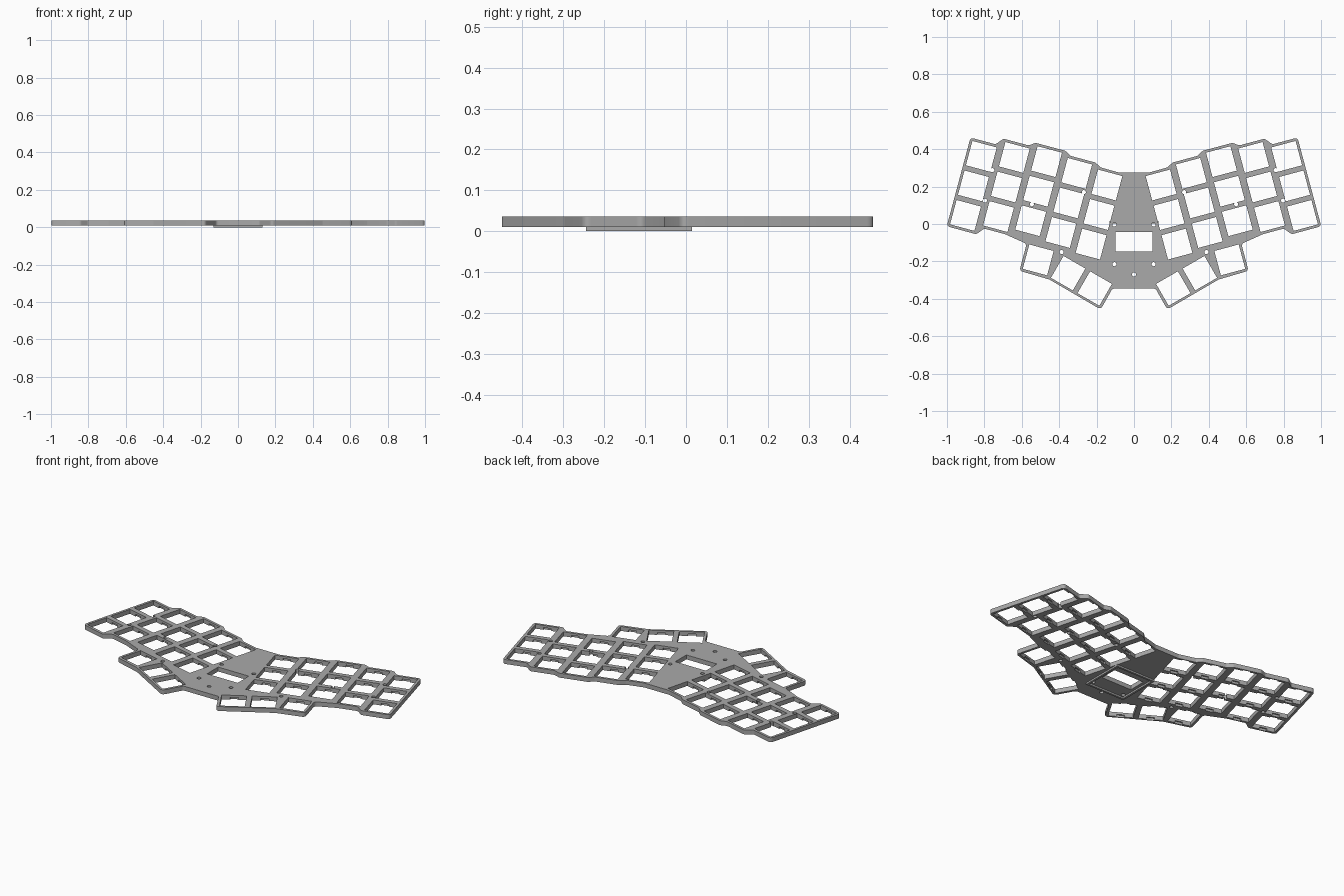
import bpy, bmesh, math
from mathutils import Vector, Matrix

if "Cube" in bpy.data.objects:
    bpy.data.objects.remove(bpy.data.objects["Cube"], do_unlink=True)

BOTTOM, TOP = 0.010, 0.036          # plate heights
HALF = 0.0675                       # half a switch opening
EDGE = HALF + 0.0145                # opening plus border
ROW = 0.1635
TILT = math.radians(15)
# column centres along the tilted row axis, and their top key position
COLUMNS = [(0.194, 0.164), (0.366, 0.182), (0.538, 0.201), (0.710, 0.178), (0.882, 0.138)]

grey = bpy.data.materials.new("grey_plastic")
grey.use_nodes = True
grey.diffuse_color = (0.4, 0.4, 0.4, 1)
grey.node_tree.nodes["Principled BSDF"].inputs["Base Color"].default_value = (0.4, 0.4, 0.4, 1)


def tilted(r, u):
    return Matrix.Rotation(TILT, 2) @ Vector((r, u))


def rounded(points, radius, steps=5):
    """Replace each corner of a closed outline with a short curve."""
    result = []
    for i, p in enumerate(points):
        a, b = points[i - 1] - p, points[(i + 1) % len(points)] - p
        half_turn = a.angle(b) / 2
        if half_turn > 1.5:
            result.append(p)
            continue
        cut = min(radius / math.tan(half_turn), a.length * 0.45, b.length * 0.45)
        start, end = p + a.normalized() * cut, p + b.normalized() * cut
        for k in range(steps + 1):
            t = k / steps
            result.append(start * (1 - t) ** 2 + p * 2 * t * (1 - t) + end * t * t)
    return result


def make_object(name, bm, helper=False):
    bmesh.ops.recalc_face_normals(bm, faces=bm.faces[:])
    mesh = bpy.data.meshes.new(name)
    bm.to_mesh(mesh)
    bm.free()
    mesh.materials.append(grey)
    obj = bpy.data.objects.new(name, mesh)
    bpy.context.collection.objects.link(obj)
    obj.hide_render = helper
    return obj


def add_prism(bm, points, low, high):
    face = bm.faces.new([bm.verts.new((p[0], p[1], low)) for p in points])
    extruded = bmesh.ops.extrude_face_region(bm, geom=[face])
    moved = [v for v in extruded["geom"] if isinstance(v, bmesh.types.BMVert)]
    bmesh.ops.translate(bm, verts=moved, vec=(0, 0, high - low))


def add_box(bm, centre, angle, half_x, half_y, low, high, shift=0):
    turn = Matrix.Rotation(angle, 2)
    corners = [(-1, -1), (1, -1), (1, 1), (-1, 1)]
    add_prism(bm, [centre + turn @ Vector((sx * half_x, sy * half_y + shift))
                   for sx, sy in corners], low, high)


def cut(target, cutter):
    mod = target.modifiers.new("cut", "BOOLEAN")
    mod.object, mod.operation, mod.solver = cutter, "DIFFERENCE", "EXACT"
    bpy.context.view_layer.objects.active = target
    bpy.ops.object.modifier_apply(modifier=mod.name)
    bpy.data.objects.remove(cutter, do_unlink=True)


# Outline of the left half: stepped column tops, outer side, thumb cluster
half = [Vector((0.08, 0.275))]
last = len(COLUMNS) - 1
for i, (r, u) in enumerate(COLUMNS):
    if i > 0:
        half.append(tilted(r - EDGE + (0.025 if COLUMNS[i - 1][1] > u else 0), u + EDGE))
    ramp = 0.025 if i < last and COLUMNS[i + 1][1] > u else 0
    half.append(tilted(r + EDGE - ramp, u + EDGE))
(r4, u4), (r5, u5) = COLUMNS[-2:]
low4, low5 = u4 - 2 * ROW - EDGE, u5 - 2 * ROW - EDGE
thumb_r, thumb_u = 0.445, -0.318
half += [tilted(r5 + EDGE, low5), tilted(r5 - EDGE, low5),
         tilted(r4 + EDGE - 0.025, low4), tilted(r4 - EDGE + 0.025, low4),
         tilted(thumb_r + EDGE, thumb_u + EDGE - 0.015),
         tilted(thumb_r + EDGE, thumb_u - EDGE),
         Vector((0.452, -0.297)), Vector((0.178, -0.457)), Vector((0.115, -0.345))]
outline = half + [Vector((-p.x, p.y)) for p in reversed(half)]

bm = bmesh.new()
add_prism(bm, rounded(outline, 0.02), BOTTOM, TOP)
plate = make_object("switch_plate", bm)

# Switch positions of the left half: columns, then thumb keys
keys = [(tilted(r, u - row * ROW), TILT) for r, u in COLUMNS for row in range(3)]
keys += [(tilted(thumb_r, thumb_u), TILT),
         (Vector((0.352, -0.263)), 2 * TILT), (Vector((0.210, -0.345)), 2 * TILT)]
keys += [(Vector((-c.x, c.y)), -a) for c, a in keys]

# Switch openings and the central window
bm = bmesh.new()
for centre, angle in keys:
    add_box(bm, centre, angle, HALF, HALF, -0.1, 0.1)
add_box(bm, Vector((0, -0.094)), 0, 0.1, 0.052, -0.1, 0.1)
cut(plate, make_object("opening_cutter", bm, True))

# Clip recesses on the underside of each opening
bm = bmesh.new()
for centre, angle in keys:
    for side in (-1, 1):
        add_box(bm, centre, angle, 0.022, 0.012, 0, 0.023, side * (HALF - 0.004))
cut(plate, make_object("clip_cutter", bm, True))

# Screw holes
screws = [(0.105, -0.003), (0.105, -0.215), (0.387, -0.15), (0.268, 0.17),
          (0.546, 0.105), (0.797, 0.125), (0.757, 0.288)]
bm = bmesh.new()
for x, y in screws + [(-x, y) for x, y in screws] + [(0, -0.27)]:
    bmesh.ops.create_cone(bm, cap_ends=True, segments=20, radius1=0.011, radius2=0.011,
                          depth=0.2, matrix=Matrix.Translation((x, y, 0)))
cut(plate, make_object("screw_cutter", bm, True))

# Raised rim underneath the window
bm = bmesh.new()
rim_centre = Vector((0, -0.115))
add_box(bm, rim_centre, 0, 0.13, 0.13, 0, BOTTOM + 0.001)
rim = make_object("underside_rim", bm)
bm = bmesh.new()
add_box(bm, rim_centre, 0, 0.118, 0.118, -0.1, 0.1)
cut(rim, make_object("rim_cutter", bm, True))

# Smooth the rounded corners and keep the edges crisp
bpy.ops.object.select_all(action="DESELECT")
plate.select_set(True)
bpy.context.view_layer.objects.active = plate
bpy.ops.object.shade_smooth_by_angle(angle=math.radians(30))
